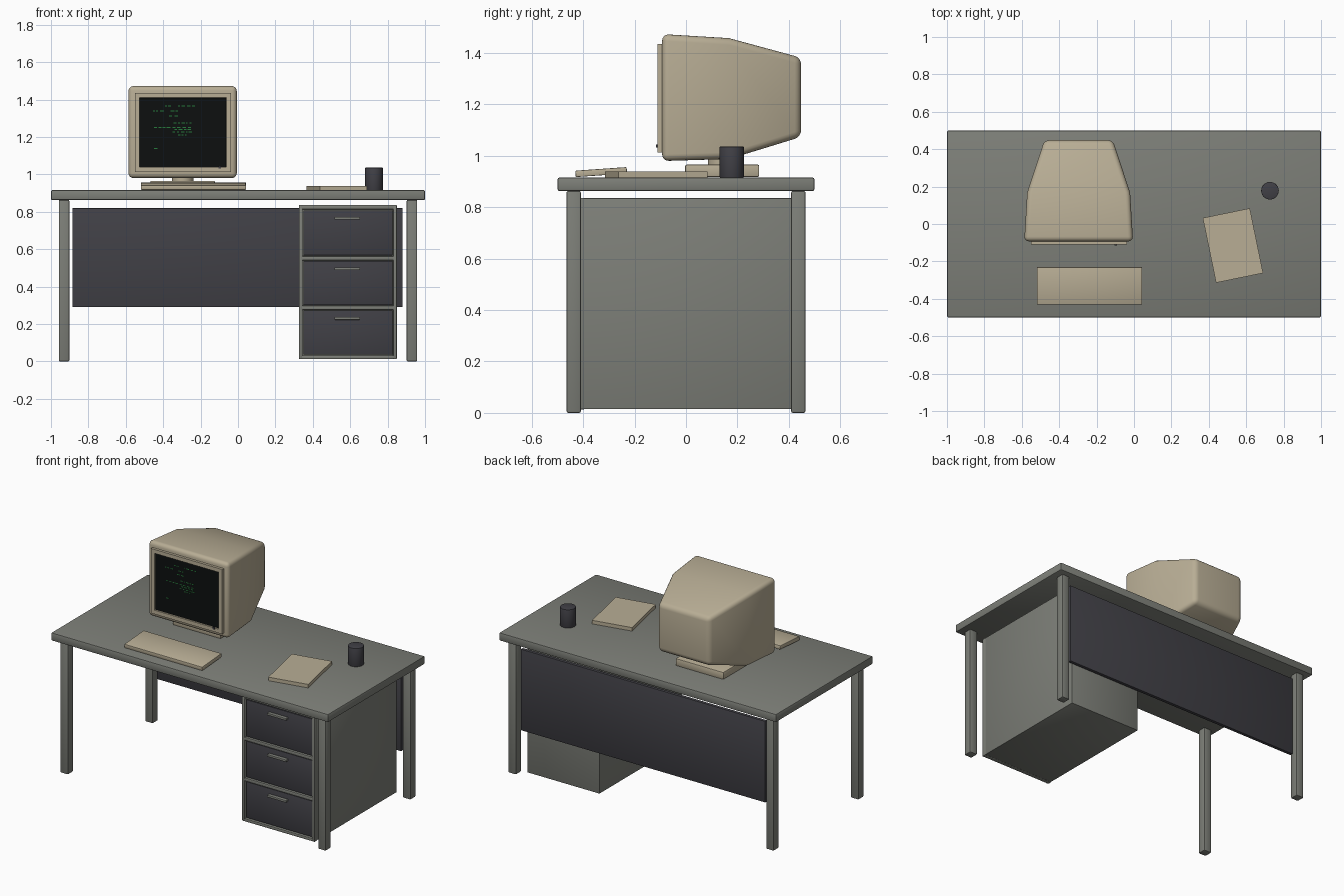
import bpy, bmesh, math, random
from mathutils import Matrix, Vector

if "Cube" in bpy.data.objects:
    bpy.data.objects.remove(bpy.data.objects["Cube"])

random.seed(4)


def material(name, r, g, b):
    m = bpy.data.materials.new(name)
    m.diffuse_color = (r, g, b, 1)
    m.use_nodes = True
    m.node_tree.nodes["Principled BSDF"].inputs["Base Color"].default_value = m.diffuse_color
    return m


GREY = material("steel grey", 0.205, 0.212, 0.188)
DARK = material("charcoal", 0.052, 0.051, 0.061)
BEIGE = material("beige plastic", 0.48, 0.42, 0.30)
BLACK = material("screen black", 0.004, 0.005, 0.005)
GREEN = material("screen green", 0.02, 0.20, 0.045)


def finish(bm, name, mats, bevel=0, segs=2, limit=35):
    """Round the sharp edges, make the object and smooth it."""
    if bevel:
        edges = [e for e in bm.edges if e.calc_face_angle(0) > math.radians(limit)]
        bmesh.ops.bevel(bm, geom=edges, offset=bevel, segments=segs,
                        profile=0.5, affect='EDGES', clamp_overlap=True)
    me = bpy.data.meshes.new(name)
    bm.to_mesh(me)
    bm.free()
    for m in mats:
        me.materials.append(m)
    ob = bpy.data.objects.new(name, me)
    bpy.context.collection.objects.link(ob)
    bpy.ops.object.select_all(action='DESELECT')
    ob.select_set(True)
    bpy.context.view_layer.objects.active = ob
    bpy.ops.object.shade_smooth_by_angle(angle=math.radians(31))
    return ob


def box_mesh(x0, x1, y0, y1, z0, z1):
    bm = bmesh.new()
    bmesh.ops.create_cube(bm, size=1)
    bmesh.ops.scale(bm, vec=(x1 - x0, y1 - y0, z1 - z0), verts=bm.verts)
    bmesh.ops.translate(bm, vec=((x0 + x1) / 2, (y0 + y1) / 2, (z0 + z1) / 2), verts=bm.verts)
    return bm


def box(name, mat, x0, x1, y0, y1, z0, z1, bevel=0.0):
    return finish(box_mesh(x0, x1, y0, y1, z0, z1), name, [mat], bevel)


def cylinder(name, mat, x, y, z0, z1, r, bevel=0.0):
    bm = bmesh.new()
    bmesh.ops.create_cone(bm, cap_ends=True, segments=32, radius1=r, radius2=r, depth=z1 - z0,
                          matrix=Matrix.Translation((x, y, (z0 + z1) / 2)))
    return finish(bm, name, [mat], bevel)


# Desk: top, four legs, modesty panel
box("desk_top", GREY, -1, 1, -0.5, 0.5, 0.863, 0.916, 0.008)
for sx, side in ((-1, "left"), (1, "right")):
    for sy, end in ((-1, "front"), (1, "back")):
        cx, cy = sx * 0.93, sy * 0.437
        box(f"{end}_{side}_leg", GREY, cx - 0.028, cx + 0.028, cy - 0.028, cy + 0.028, 0, 0.864, 0.007)
box("modesty_panel", DARK, -0.885, 0.88, 0.425, 0.447, 0.29, 0.82, 0.003)

# Drawer cabinet: body, face frame, three drawers with handles
box("cabinet_body", GREY, 0.327, 0.848, -0.40, 0.425, 0.015, 0.836, 0.003)
for x in (0.325, 0.829):
    box("cabinet_stile", GREY, x, x + 0.021, -0.424, -0.395, 0.013, 0.837, 0.005)
for z0, z1 in ((0.013, 0.033), (0.276, 0.299), (0.541, 0.564), (0.813, 0.837)):
    box("cabinet_rail", GREY, 0.327, 0.848, -0.423, -0.395, z0, z1, 0.005)
for z0, z1 in ((0.037, 0.273), (0.302, 0.538), (0.567, 0.808)):
    box("drawer_front", DARK, 0.349, 0.826, -0.416, -0.39, z0, z1, 0.004)
    box("drawer_handle", GREY, 0.516, 0.653, -0.438, -0.41, z1 - 0.05, z1 - 0.035, 0.003)

# Monitor housing: three rectangular rings narrowing toward the back
CX = -0.296
bm = bmesh.new()
rings = []
for y, hw, z0, z1 in ((-0.093, 0.291, 0.980, 1.474), (0.17, 0.275, 0.988, 1.458), (0.448, 0.183, 1.074, 1.382)):
    rings.append([bm.verts.new((CX + sx * hw, y, z)) for sx, z in ((-1, z0), (1, z0), (1, z1), (-1, z1))])
bm.faces.new(rings[0])
bm.faces.new(rings[2][::-1])
for a, b in zip(rings, rings[1:]):
    for i in range(4):
        j = (i + 1) % 4
        bm.faces.new((a[j], a[i], b[i], b[j]))
bmesh.ops.recalc_face_normals(bm, faces=bm.faces)
finish(bm, "monitor_housing", [BEIGE], 0.026, 4)

# Bezel with the screen as its sunken inner face
bm = box_mesh(-0.552, -0.037, -0.110, -0.085, 1.014, 1.436)
bm.normal_update()
front = min(bm.faces, key=lambda f: f.calc_center_median().y)
bmesh.ops.inset_region(bm, faces=[front], thickness=0.036)
ring = [v for v in front.verts]
bmesh.ops.inset_region(bm, faces=[front], thickness=0.001)
bmesh.ops.translate(bm, vec=(0, 0.010, 0), verts=front.verts)
front.material_index = 1
finish(bm, "monitor_bezel", [BEIGE, BLACK])
box("bezel_button", DARK, -0.104, -0.090, -0.116, -0.108, 1.032, 1.044)

# Green dashes on the screen: (start, end, height) of each row
bm = bmesh.new()
for x0, x1, z in ((-0.39, -0.355, 1.366), (-0.32, -0.235, 1.366), (-0.455, -0.40, 1.338),
                  (-0.36, -0.315, 1.338), (-0.37, -0.33, 1.312), (-0.45, -0.25, 1.252),
                  (-0.345, -0.25, 1.276), (-0.34, -0.255, 1.240), (-0.35, -0.26, 1.226),
                  (-0.32, -0.27, 1.212), (-0.45, -0.425, 1.138)):
    x = x0
    while x < x1:
        w = random.uniform(0.008, 0.022)
        m = Matrix.Translation((x + w / 2, -0.1008, z)) @ Matrix.Diagonal((w, 0.001, 0.005, 1))
        bmesh.ops.create_cube(bm, size=1, matrix=m)
        x += w + random.uniform(0.005, 0.012)
finish(bm, "screen_dashes", [GREEN])

# Monitor stand
cylinder("stand_neck", BEIGE, CX, 0.142, 0.955, 1.0, 0.057)
box("stand_base", BEIGE, CX - 0.173, CX + 0.173, -0.003, 0.285, 0.918, 0.966, 0.006)

# Keyboard slab, tilted up at the rear
bm = box_mesh(-0.519, 0.043, -0.1, 0.1, -0.0125, 0.0125)
bmesh.ops.transform(bm, verts=bm.verts,
                    matrix=Matrix.Translation((0, -0.330, 0.937)) @ Matrix.Rotation(math.radians(4), 4, 'X'))
finish(bm, "keyboard", [BEIGE], 0.003)

# Paper stack, turned on the desk
bm = box_mesh(-0.1285, 0.1285, -0.177, 0.177, 0.916, 0.939)
bmesh.ops.transform(bm, verts=bm.verts,
                    matrix=Matrix.Translation((0.529, -0.115, 0)) @ Matrix.Rotation(math.radians(11.6), 4, 'Z'))
finish(bm, "paper_stack", [BEIGE])

# Cup
cylinder("cup", DARK, 0.727, 0.178, 0.916, 1.036, 0.047, 0.002)
